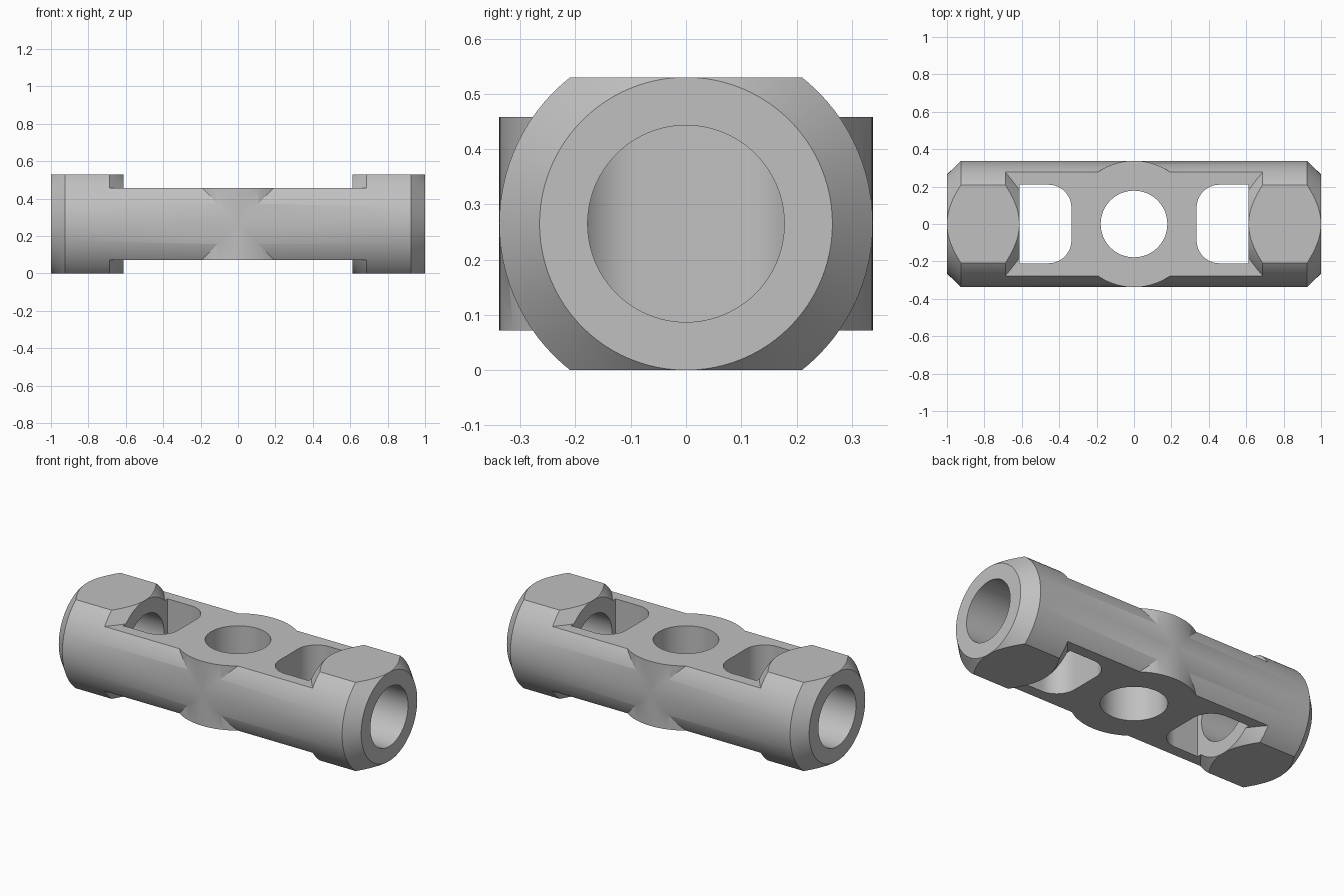
import bpy, bmesh, math
from mathutils import Matrix

if "Cube" in bpy.data.objects:
    bpy.data.objects.remove(bpy.data.objects["Cube"])

R, FLAT, WAIST, BORE = 0.338, 0.265, 0.193, 0.178
CAP = 0.613          # inner end of each cap
N = 96

grey = bpy.data.materials.new("steel grey")
grey.diffuse_color = (0.53, 0.53, 0.53, 1)
grey.use_nodes = True
grey.node_tree.nodes["Principled BSDF"].inputs["Base Color"].default_value = grey.diffuse_color


def finish(bm, name):
    bmesh.ops.recalc_face_normals(bm, faces=bm.faces)
    me = bpy.data.meshes.new(name)
    bm.to_mesh(me)
    bm.free()
    me.materials.append(grey)
    ob = bpy.data.objects.new(name, me)
    bpy.context.collection.objects.link(ob)
    return ob


def turned(name, profile):
    """Solid of revolution about x from (x, radius) points."""
    bm = bmesh.new()
    rings = [[bm.verts.new((x, r * math.cos(2 * math.pi * i / N), r * math.sin(2 * math.pi * i / N)))
              for i in range(N)] for x, r in profile]
    for a, b in zip(rings, rings[1:]):
        for i in range(N):
            j = (i + 1) % N
            bm.faces.new((a[i], a[j], b[j], b[i]))
    bm.faces.new(rings[0])
    bm.faces.new(rings[-1])
    return finish(bm, name)


def prism(name, outline, z0, z1):
    """Vertical extrusion of an (x, y) outline."""
    bm = bmesh.new()
    f = bm.faces.new([bm.verts.new((x, y, z0)) for x, y in outline])
    ext = bmesh.ops.extrude_face_region(bm, geom=[f])["geom"]
    bmesh.ops.translate(bm, vec=(0, 0, z1 - z0), verts=[v for v in ext if isinstance(v, bmesh.types.BMVert)])
    return finish(bm, name)


def circle(r):
    return [(r * math.cos(2 * math.pi * i / N), r * math.sin(2 * math.pi * i / N)) for i in range(N)]


def box(x, y):
    return [(-x, -y), (x, -y), (x, y), (-x, y)]


def combine(target, tool, op):
    m = target.modifiers.new(op, 'BOOLEAN')
    m.operation, m.object, m.solver = op, tool, 'EXACT'
    bpy.context.view_layer.objects.active = target
    bpy.ops.object.modifier_apply(modifier=m.name)
    bpy.data.objects.remove(tool)


# Chamfered round bar with a round vertical boss across the middle
body = turned("connector_body", [(-1, FLAT), (-0.925, R), (0.925, R), (1, FLAT)])
combine(body, prism("boss", circle(R + 0.0002), -0.25, 0.25), 'UNION')

for s in (1, -1):
    # Flats on the end caps
    z = sorted((s * FLAT, s * 0.5))
    combine(body, prism("flat_cutter", box(1.2, 0.6), *z), 'DIFFERENCE')
    # Thinner waist, its ends shaped by the conical chamfer of the caps
    z = sorted((s * WAIST, s * 0.4))
    groove = prism("waist_cutter", box(0.75, 0.4), *z)
    for e in (1, -1):
        cone = turned("cap_cone", [(e * CAP, FLAT), (e * (CAP + 0.25), FLAT + 0.243)])
        combine(groove, cone, 'DIFFERENCE')
    combine(body, groove, 'DIFFERENCE')

for s in (1, -1):
    # Through pocket with rounded inner corners
    x0, y0, r = 0.335, 0.21, 0.122
    arc = [(x0 + r - r * math.sin(a), y0 - r + r * math.cos(a))
           for a in (math.pi / 2 * i / 16 for i in range(17))]
    edge = CAP + 0.0005
    outline = [(edge, y0)] + arc + [(x, -y) for x, y in reversed(arc)] + [(edge, -y0)]
    combine(body, prism("pocket_cutter", [(s * x, y) for x, y in outline], -0.5, 0.5), 'DIFFERENCE')
    # End bore opening into the pocket
    combine(body, turned("bore_cutter", [(s * 0.5, BORE), (s * 1.1, BORE)]), 'DIFFERENCE')

# Central vertical hole
combine(body, prism("hole_cutter", circle(BORE), -0.5, 0.5), 'DIFFERENCE')

# Stand on the ground, smooth the round surfaces
body.data.transform(Matrix.Translation((0, 0, FLAT)))
bpy.ops.object.select_all(action='DESELECT')
body.select_set(True)
bpy.context.view_layer.objects.active = body
bpy.ops.object.shade_smooth_by_angle(angle=math.radians(25))
